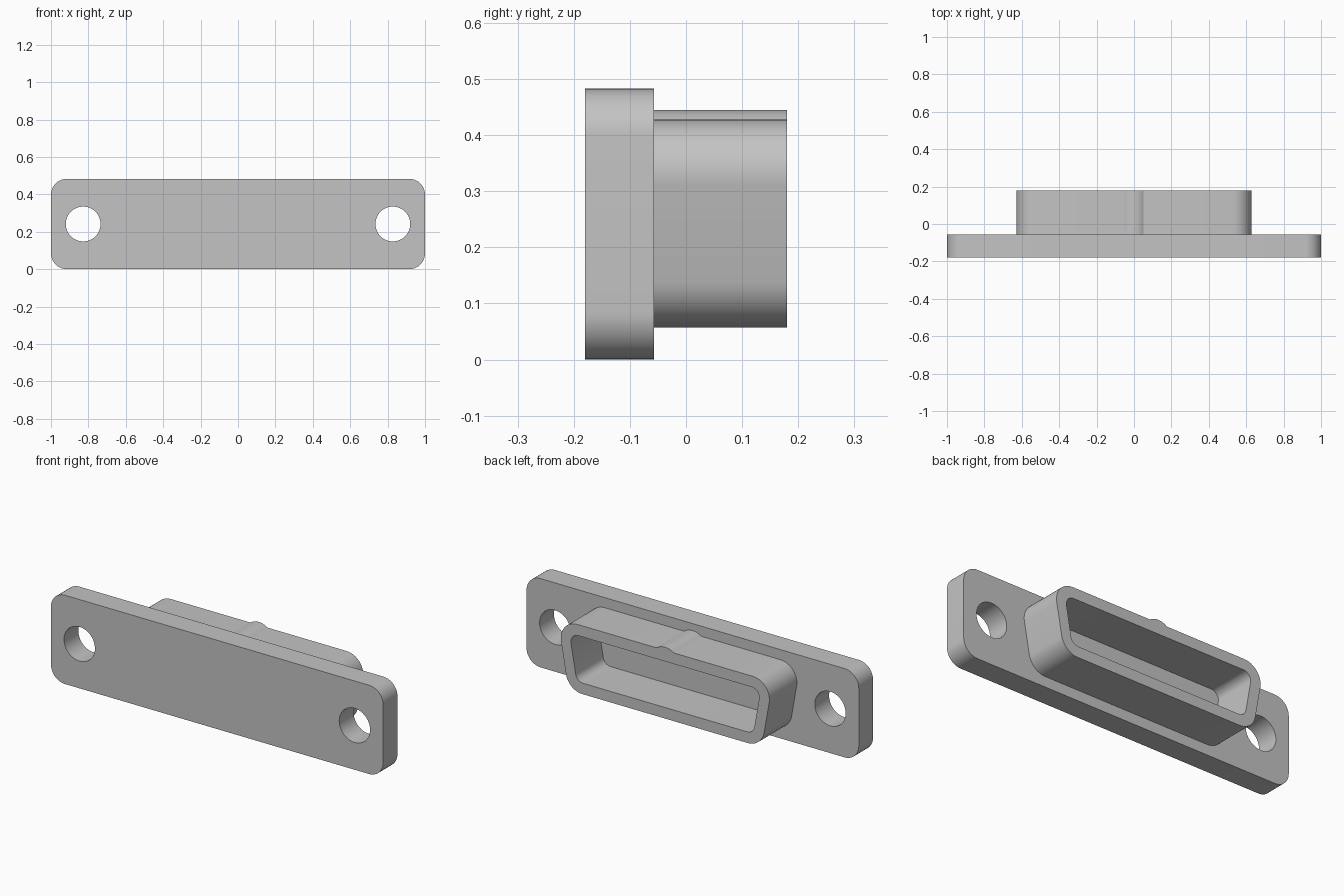
import bpy, bmesh, math
from mathutils import Vector

cube = bpy.data.objects.get("Cube")
if cube:
    bpy.data.objects.remove(cube, do_unlink=True)

grey = bpy.data.materials.new("plain grey")
grey.use_nodes = True
colour = (0.55, 0.55, 0.55, 1)
grey.diffuse_color = colour
grey.node_tree.nodes["Principled BSDF"].inputs["Base Color"].default_value = colour


def arc(cx, cz, radius, start, end, steps):
    """Points along an arc in the XZ plane, angles in radians."""
    angles = [start + (end - start) * i / steps for i in range(steps + 1)]
    return [(cx + radius * math.cos(a), cz + radius * math.sin(a)) for a in angles]


def rounded(corners, radius, steps=12):
    """Fillet every corner of a counter-clockwise convex outline."""
    points = []
    for i, corner in enumerate(corners):
        here = Vector(corner)
        before = (Vector(corners[i - 1]) - here).normalized()
        after = (Vector(corners[(i + 1) % len(corners)]) - here).normalized()
        half = before.angle(after) / 2
        centre = here + (before + after).normalized() * radius / math.sin(half)
        start = math.atan2(-before.x, before.y)
        start = math.atan2(before.x, -before.y)
        sweep = math.pi - 2 * half
        points += arc(centre.x, centre.y, radius, start, start + sweep, steps)
    return points


def extruded(name, outlines, y_front, y_back):
    """Fill outlines (later ones are holes) and extrude them along Y."""
    bm = bmesh.new()
    edges = []
    for outline in outlines:
        verts = [bm.verts.new((x, y_front, z)) for x, z in outline]
        edges += [bm.edges.new((verts[i - 1], verts[i])) for i in range(len(verts))]
    bmesh.ops.triangle_fill(bm, edges=edges, use_beauty=True, use_dissolve=False)
    result = bmesh.ops.extrude_face_region(bm, geom=bm.faces[:], use_keep_orig=True)
    moved = [v for v in result["geom"] if isinstance(v, bmesh.types.BMVert)]
    bmesh.ops.translate(bm, verts=moved, vec=(0, y_back - y_front, 0))
    bmesh.ops.recalc_face_normals(bm, faces=bm.faces[:])
    mesh = bpy.data.meshes.new(name)
    bm.to_mesh(mesh)
    bm.free()
    mesh.materials.append(grey)
    obj = bpy.data.objects.new(name, mesh)
    bpy.context.collection.objects.link(obj)
    bpy.ops.object.select_all(action="DESELECT")
    obj.select_set(True)
    bpy.context.view_layer.objects.active = obj
    bpy.ops.object.shade_smooth_by_angle(angle=math.radians(30))
    return obj


def trapezoid(top_half, bottom_half, top, bottom):
    """Corners running top left, bottom left, bottom right, top right."""
    return [(-top_half, top), (-bottom_half, bottom),
            (bottom_half, bottom), (top_half, top)]


HEIGHT = 0.483
FRONT, JOIN, BACK = -0.18, -0.057, 0.18

# Mounting plate with a screw hole at each end
plate = rounded(trapezoid(1, 1, HEIGHT, 0), 0.085)
holes = [arc(side * 0.828, HEIGHT / 2, 0.093, 0, math.tau, 48)[:-1] for side in (-1, 1)]
extruded("mounting_plate", [plate] + holes, FRONT, JOIN)

# Tapered hollow shell with a low round key ridge along its top
top, bottom, wall = 0.428, 0.057, 0.06
lean = math.radians(10)
top_half = 0.647


def half_width(z, inset):
    return top_half - (top - z) * math.tan(lean) - inset / math.cos(lean)


def shell_outline(inset, radius):
    high, low = top - inset, bottom + inset
    return rounded(trapezoid(half_width(high, inset), half_width(low, inset),
                             high, low), radius)


ridge_half, ridge_rise = 0.052, 0.017
ridge_radius = (ridge_half ** 2 + ridge_rise ** 2) / (2 * ridge_rise)
spread = math.asin(ridge_half / ridge_radius)
ridge = arc(0, top + ridge_rise - ridge_radius, ridge_radius,
            math.pi / 2 - spread, math.pi / 2 + spread, 12)
extruded("connector_shell", [shell_outline(0, 0.1) + ridge, shell_outline(wall, 0.045)],
         JOIN, BACK)
